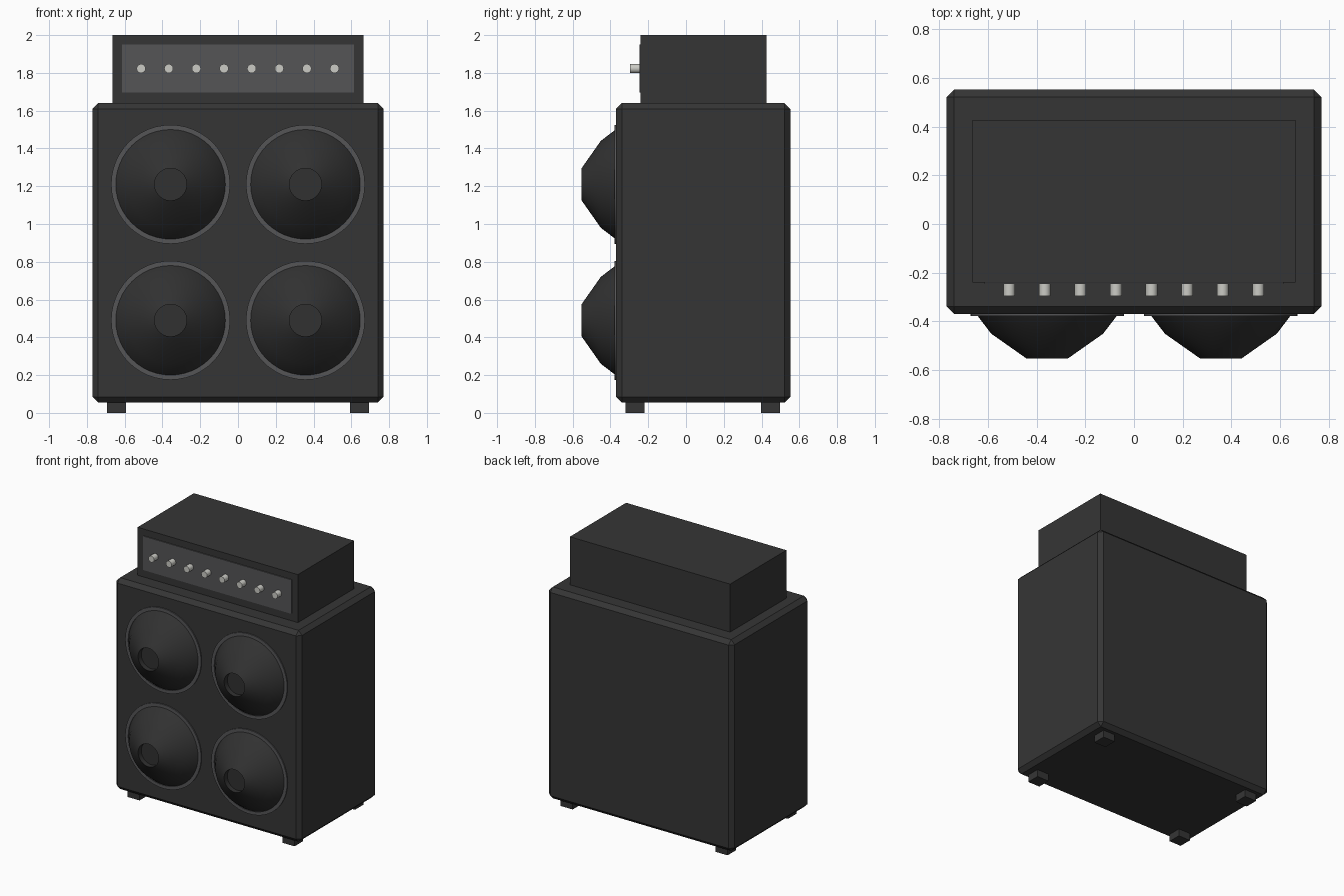
import bpy, bmesh, math

if "Cube" in bpy.data.objects:
    bpy.data.objects.remove(bpy.data.objects["Cube"])


def make_mat(name, r, g, b):
    m = bpy.data.materials.new(name)
    m.diffuse_color = (r, g, b, 1.0)
    m.use_nodes = True
    m.node_tree.nodes["Principled BSDF"].inputs["Base Color"].default_value = m.diffuse_color
    return m


BODY = make_mat("black_vinyl", 0.036, 0.036, 0.036)
CONE = make_mat("cone_black", 0.031, 0.031, 0.031)
TRIM = make_mat("dark_grey_trim", 0.09, 0.09, 0.094)
KNOB = make_mat("light_knob", 0.60, 0.60, 0.56)


def finish(name, bm, mat, smooth=False):
    bmesh.ops.recalc_face_normals(bm, faces=bm.faces)
    me = bpy.data.meshes.new(name)
    bm.to_mesh(me)
    bm.free()
    me.materials.append(mat)
    ob = bpy.data.objects.new(name, me)
    bpy.context.collection.objects.link(ob)
    if smooth:
        bpy.ops.object.select_all(action='DESELECT')
        ob.select_set(True)
        bpy.context.view_layer.objects.active = ob
        bpy.ops.object.shade_smooth_by_angle(angle=math.radians(30))
    return ob


def box(name, lo, hi, mat, chamfer=0.0):
    bm = bmesh.new()
    bmesh.ops.create_cube(bm, size=1.0)
    for v in bm.verts:
        v.co = [lo[i] if v.co[i] < 0 else hi[i] for i in range(3)]
    if chamfer:
        bmesh.ops.bevel(bm, geom=bm.edges[:], offset=chamfer, segments=1,
                        affect='EDGES', profile=0.5)
    return finish(name, bm, mat)


def lathe(name, x, z, profile, mat, sides):
    """Turn (radius, y) points about an axis along y; radius 0 closes the end."""
    bm = bmesh.new()
    rings = []
    for r, y in profile:
        if r == 0:
            rings.append([bm.verts.new((x, y, z))] * sides)
        else:
            rings.append([bm.verts.new((x + r * math.cos(a), y, z + r * math.sin(a)))
                          for a in (2 * math.pi * i / sides for i in range(sides))])
    for a, b in zip(rings, rings[1:]):
        for i in range(sides):
            j = (i + 1) % sides
            quad = list(dict.fromkeys((a[i], a[j], b[j], b[i])))
            bm.faces.new(quad)
    return finish(name, bm, mat, smooth=True)


# Speaker cabinet and amplifier head
FRONT = -0.37
box("cabinet", (-0.77, FRONT, 0.055), (0.77, 0.552, 1.64), BODY, 0.03)
box("amp_head", (-0.665, -0.24, 1.64), (0.665, 0.427, 2.0), BODY)
box("control_panel", (-0.615, -0.247, 1.695), (0.615, -0.239, 1.95), TRIM)

# Row of control knobs
for i in range(8):
    lathe(f"knob_{i + 1}", -0.513 + i * 0.1463, 1.823,
          [(0, -0.245), (0.024, -0.245), (0.024, -0.296), (0, -0.296)], KNOB, 16)

# Four speakers: bulging cone with a recessed centre, and a flat rim
for row, z in (("lower", 0.49), ("upper", 1.21)):
    for side, x in (("left", -0.357), ("right", 0.357)):
        lathe(f"{row}_{side}_cone", x, z,
              [(0.292, FRONT), (0.23, -0.451), (0.085, -0.553),
               (0.085, -0.515), (0, -0.515)], CONE, 48)
        lathe(f"{row}_{side}_rim", x, z,
              [(0.29, FRONT + 0.002), (0.29, FRONT - 0.008),
               (0.315, FRONT - 0.008), (0.315, FRONT + 0.002)], TRIM, 48)

# Four square feet
for fb, y in (("front", -0.27), ("back", 0.447)):
    for side, x in (("left", -0.643), ("right", 0.643)):
        box(f"{fb}_{side}_foot", (x - 0.05, y - 0.05, 0), (x + 0.05, y + 0.05, 0.06), BODY)
